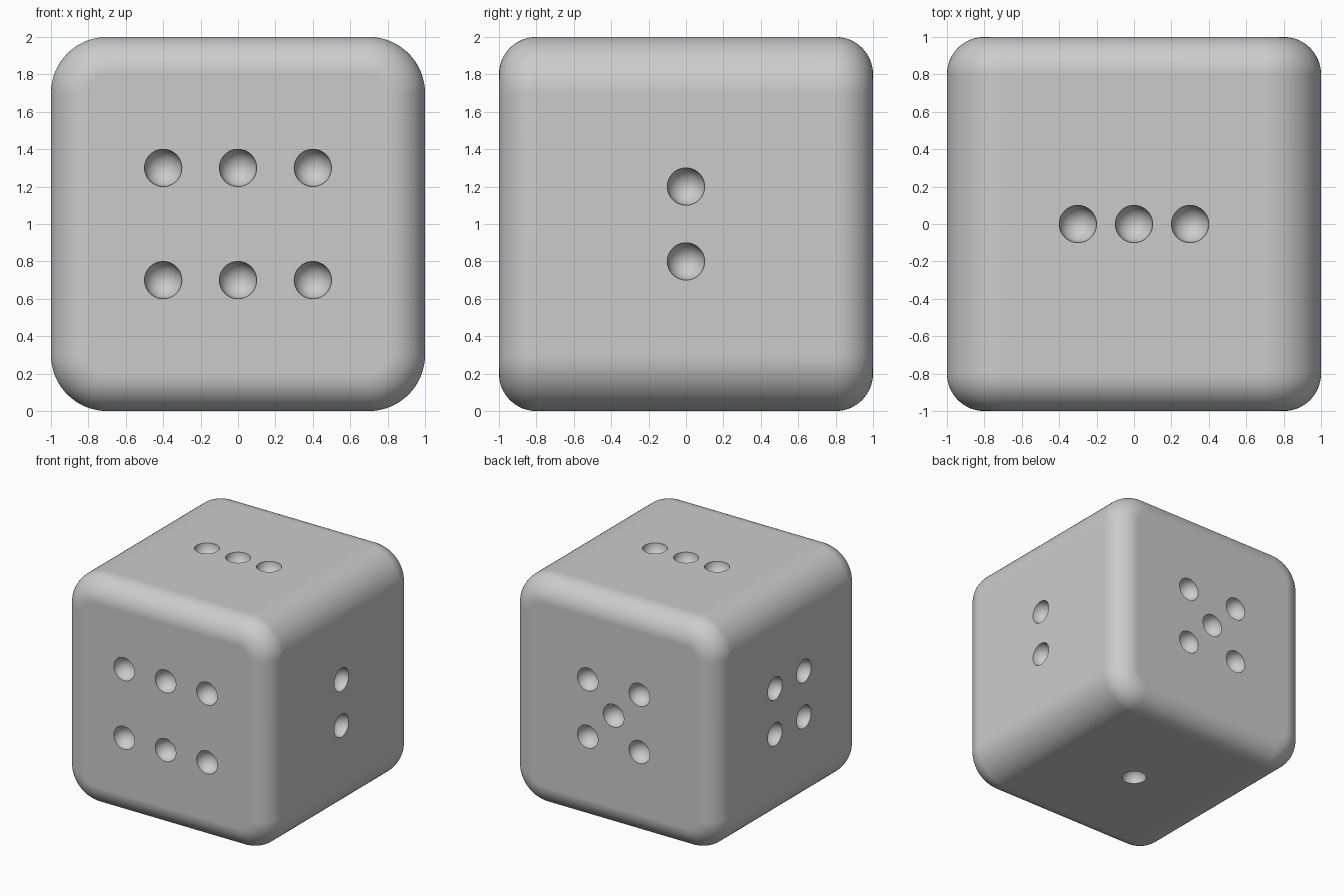
import bpy, bmesh, math
from mathutils import Vector, Matrix

if "Cube" in bpy.data.objects:
    bpy.data.objects.remove(bpy.data.objects["Cube"])

CORE, R_BIG, R_SMALL, PIP = 0.7, 0.3, 0.2, 0.1
SEG = 16


def new_object(name, bm):
    bmesh.ops.recalc_face_normals(bm, faces=bm.faces)
    mesh = bpy.data.meshes.new(name)
    bm.to_mesh(mesh)
    bm.free()
    obj = bpy.data.objects.new(name, mesh)
    bpy.context.collection.objects.link(obj)
    return obj


def ring(bm, y, radius):
    """Rounded square in the XZ plane."""
    verts = []
    for quarter, (sx, sz) in enumerate([(1, 1), (-1, 1), (-1, -1), (1, -1)]):
        for i in range(SEG + 1):
            a = (quarter + i / SEG) * math.pi / 2
            verts.append(bm.verts.new((sx * CORE + radius * math.cos(a), y,
                                       1 + sz * CORE + radius * math.sin(a))))
    return verts


# Die body: wide rounding along y, tighter fillet around front and back faces
bm = bmesh.new()
fillet = [(1 - R_SMALL + R_SMALL * math.sin(t), R_BIG - R_SMALL + R_SMALL * math.cos(t))
          for t in (i / SEG * math.pi / 2 for i in range(SEG + 1))]
steps = [(-y, r) for y, r in reversed(fillet)] + fillet
rings = [ring(bm, y, r) for y, r in steps]
for a, b in zip(rings, rings[1:]):
    for i in range(len(a)):
        j = (i + 1) % len(a)
        bm.faces.new((a[i], a[j], b[j], b[i]))
bm.faces.new(rings[0])
bm.faces.new(rings[-1])
die = new_object("die_body", bm)

# Pip positions, one group per face: outward normal and centres
faces = [
    ((0, -1, 0), [(x, -1, z) for x in (-0.4, 0, 0.4) for z in (0.7, 1.3)]),
    ((0, 1, 0), [(0, 1, 1)] + [(x, 1, z) for x in (-0.25, 0.25) for z in (0.75, 1.25)]),
    ((1, 0, 0), [(1, 0, z) for z in (0.8, 1.2)]),
    ((-1, 0, 0), [(-1, y, z) for y in (-0.2, 0.2) for z in (0.8, 1.2)]),
    ((0, 0, 1), [(x, 0, 2) for x in (-0.3, 0, 0.3)]),
    ((0, 0, -1), [(0, 0, 0)]),
]

# Pip cutters: spheres centred on the faces
bm = bmesh.new()
for normal, centres in faces:
    turn = Vector(normal).to_track_quat('Z', 'Y').to_matrix().to_4x4()
    for c in centres:
        bmesh.ops.create_uvsphere(bm, u_segments=40, v_segments=25, radius=PIP,
                                  matrix=Matrix.Translation(c) @ turn)
cutter = new_object("pip_cutters", bm)
cutter.hide_render = True

# Carve the pips
bpy.context.view_layer.objects.active = die
die.select_set(True)
cut = die.modifiers.new("pips", 'BOOLEAN')
cut.operation = 'DIFFERENCE'
cut.solver = 'EXACT'
cut.object = cutter
bpy.ops.object.modifier_apply(modifier=cut.name)
bpy.data.objects.remove(cutter, do_unlink=True)

# Smooth fillets, crisp pip rims, clean flat faces
bpy.ops.object.shade_smooth_by_angle(angle=math.radians(35))
weighted = die.modifiers.new("flat_faces", 'WEIGHTED_NORMAL')
weighted.keep_sharp = True
